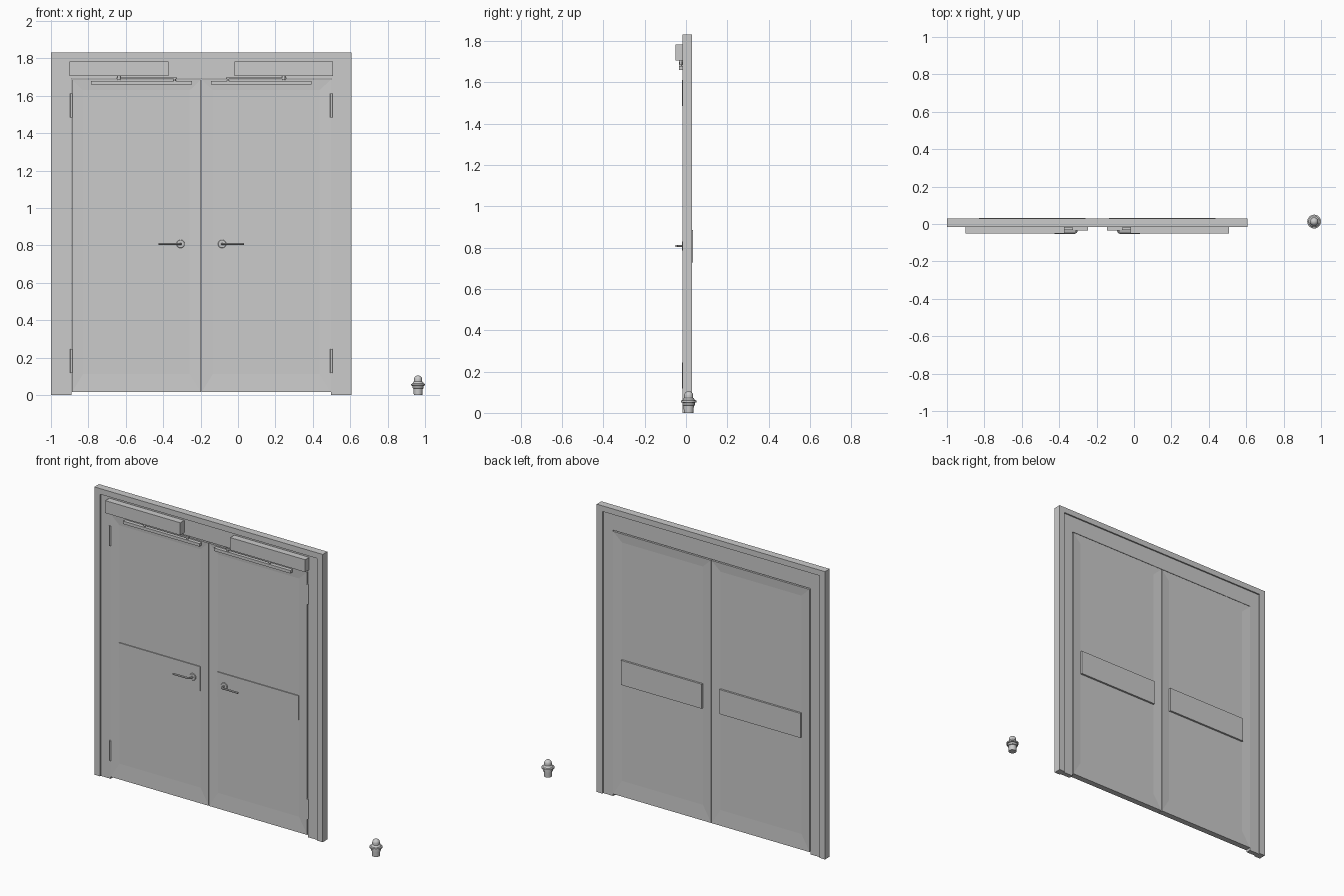
import bpy, bmesh, math

if "Cube" in bpy.data.objects:
    bpy.data.objects.remove(bpy.data.objects["Cube"])

CX = -0.196          # centre line between the two leaves


def finish(bm, name, smooth=False):
    bmesh.ops.recalc_face_normals(bm, faces=bm.faces[:])
    me = bpy.data.meshes.new(name)
    bm.to_mesh(me)
    bm.free()
    ob = bpy.data.objects.new(name, me)
    bpy.context.collection.objects.link(ob)
    if smooth:
        shade(ob)
    return ob


def shade(ob):
    bpy.ops.object.select_all(action='DESELECT')
    ob.select_set(True)
    bpy.context.view_layer.objects.active = ob
    bpy.ops.object.shade_smooth_by_angle(angle=math.radians(35))


def box_bm(x0, x1, y0, y1, z0, z1):
    bm = bmesh.new()
    bmesh.ops.create_cube(bm, size=1)
    for v in bm.verts:
        v.co = (x1 if v.co.x > 0 else x0, y1 if v.co.y > 0 else y0,
                z1 if v.co.z > 0 else z0)
    return bm


def leaf_x(s, a, b):
    # distances from the centre line -> sorted world x on side s
    return sorted((CX + s * a, CX + s * b))


def box(name, s, u0, u1, y0, y1, z0, z1):
    return finish(box_bm(*leaf_x(s, u0, u1), y0, y1, z0, z1), name)


def arch(name, uo, ui, zo, zi, y0, y1):
    # upside-down U extruded through the depth
    pts = [(-uo, 0), (-uo, zo), (uo, zo), (uo, 0), (ui, 0), (ui, zi), (-ui, zi), (-ui, 0)]
    bm = bmesh.new()
    f = bm.faces.new([bm.verts.new((CX + u, y0, z)) for u, z in pts])
    ext = bmesh.ops.extrude_face_region(bm, geom=[f])['geom']
    bmesh.ops.translate(bm, vec=(0, y1 - y0, 0),
                        verts=[g for g in ext if isinstance(g, bmesh.types.BMVert)])
    return finish(bm, name)


def lathe(name, prof, loc, axis='Z', n=24):
    # spin an (r, h) profile around z, optionally laying it along -y
    bm = bmesh.new()
    rings = []
    for r, h in prof:
        k = 1 if r == 0 else n
        ring = []
        for i in range(k):
            a = 2 * math.pi * i / n
            x, y = r * math.cos(a), r * math.sin(a)
            p = (x, y, h) if axis == 'Z' else (x, -h, y)
            ring.append(bm.verts.new([p[j] + loc[j] for j in range(3)]))
        rings.append(ring)
    for A, B in zip(rings, rings[1:]):
        for i in range(n):
            q = [A[i % len(A)], A[(i + 1) % len(A)], B[(i + 1) % len(B)], B[i % len(B)]]
            bm.faces.new(list(dict.fromkeys(q)))
    return finish(bm, name, True)


def door_leaf(name, s):
    # slab with recessed panel field on both faces
    xs = leaf_x(s, 0.0015, 0.692)
    ins = leaf_x(s, 0.062, 0.632)
    bm = box_bm(*xs, -0.013, 0.025, 0.015, 1.687)
    bm.normal_update()
    for f in [f for f in bm.faces if abs(f.normal.y) > 0.9]:
        d = -math.copysign(0.004, f.normal.y)
        bmesh.ops.inset_individual(bm, faces=[f], thickness=0.03)
        xm = f.calc_center_median().x
        for v in f.verts:
            v.co = (ins[v.co.x > xm], v.co.y + d, 1.63 if v.co.z > 0.8 else 0.113)
    return finish(bm, name)


def lever(name, s):
    cu = bpy.data.curves.new(name, 'CURVE')
    cu.dimensions = '3D'
    cu.bevel_depth = 0.006
    cu.bevel_resolution = 2
    cu.use_fill_caps = True
    sp = cu.splines.new('POLY')
    pts = [(0.111, -0.013), (0.111, -0.036), (0.114, -0.043), (0.121, -0.047), (0.229, -0.047)]
    sp.points.add(len(pts) - 1)
    for p, (u, y) in zip(sp.points, pts):
        p.co = (CX + s * u, y, 0.808, 1)
    ob = bpy.data.objects.new(name, cu)
    bpy.context.collection.objects.link(ob)
    bpy.ops.object.select_all(action='DESELECT')
    ob.select_set(True)
    bpy.context.view_layer.objects.active = ob
    bpy.ops.object.convert(target='MESH')
    shade(bpy.context.object)


# frame: outer casing and inner jamb
arch("casing", 0.804, 0.764, 1.832, 1.796, -0.017, 0.030)
arch("jamb", 0.764, 0.694, 1.796, 1.692, -0.009, 0.021)

for s, side in ((-1, "left"), (1, "right")):
    door_leaf(side + "_door", s)
    # kick band across the middle, slightly proud on both faces
    box(side + "_middle_band", s, 0.062, 0.632, -0.015, 0.033, 0.729, 0.885)

    # door closer: housing, spindle, arm, slide rail
    box(side + "_closer_body", s, 0.176, 0.704, -0.050, -0.009, 1.705, 1.784)
    lathe(side + "_closer_spindle", [(0, 0), (0.009, 0), (0.009, 0.022), (0, 0.022)],
          (CX + s * 0.44, -0.026, 1.685), n=16)
    box(side + "_closer_arm", s, 0.131, 0.454, -0.032, -0.020, 1.689, 1.698)
    lathe(side + "_arm_slider", [(0, 0), (0.006, 0), (0.006, 0.015), (0, 0.015)],
          (CX + s * 0.142, -0.026, 1.676), n=16)
    box(side + "_slide_rail", s, 0.051, 0.589, -0.035, -0.012, 1.660, 1.679)

    # handle
    lathe(side + "_handle_rose", [(0, 0), (0.022, 0), (0.022, 0.006), (0.020, 0.008), (0, 0.008)],
          (CX + s * 0.111, -0.012, 0.808), 'Y')
    lever(side + "_handle_lever", s)

    # hinge knuckles
    for z, part in ((0.118, "lower"), (1.485, "upper")):
        lathe(f"{side}_{part}_hinge", [(0, 0), (0.0065, 0), (0.0065, 0.127), (0, 0.127)],
              (CX + s * 0.695, -0.0125, z), n=12)

# small free-standing domed beacon
dome = [(0.022 * math.cos(a), 0.084 + 0.021 * math.sin(a))
        for a in [math.radians(15 * i) for i in range(6)]]
lathe("beacon", [(0, 0), (0.023, 0), (0.025, 0.035), (0.030, 0.037), (0.030, 0.049),
                 (0.037, 0.051), (0.037, 0.059), (0.030, 0.062), (0.026, 0.070),
                 (0.022, 0.073)] + dome + [(0, 0.105)], (0.963, 0.013, 0))
